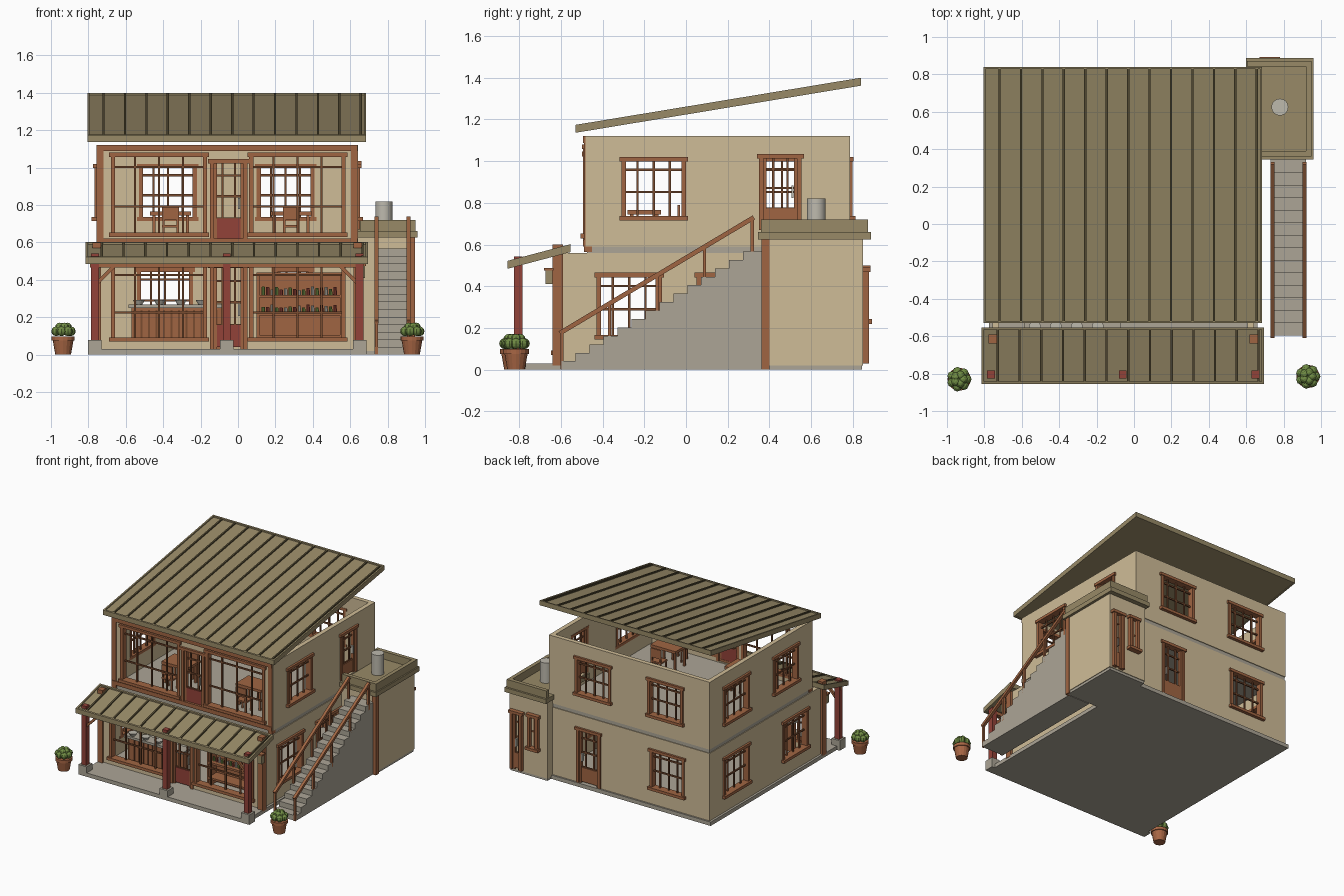
import bpy, bmesh, math, random
from mathutils import Vector, Matrix

cube = bpy.data.objects.get("Cube")
if cube:
    bpy.data.objects.remove(cube, do_unlink=True)
random.seed(4)


def material(name, *rgb):
    lin = [((c / 255 + 0.055) / 1.055) ** 2.4 for c in rgb] + [1]
    m = bpy.data.materials.new(name)
    m.use_nodes = True
    m.diffuse_color = lin
    m.node_tree.nodes["Principled BSDF"].inputs["Base Color"].default_value = lin
    return m


CREAM = material("cream plaster", 207, 188, 151)
OLIVE = material("olive roofing", 152, 138, 103)
SEAM = material("dark olive seam", 88, 79, 54)
WOOD = material("brown wood", 160, 101, 66)
DARK = material("dark wood", 122, 76, 48)
RED = material("red paint", 146, 66, 56)
STONE = material("grey concrete", 172, 165, 150)
METAL = material("pale metal", 190, 186, 174)
CLAY = material("terracotta", 168, 102, 68)
LEAF = material("leaf green", 112, 140, 68)


def finish(name, mat, bm):
    bmesh.ops.recalc_face_normals(bm, faces=bm.faces)
    mesh = bpy.data.meshes.new(name)
    bm.to_mesh(mesh)
    bm.free()
    mesh.materials.append(mat)
    ob = bpy.data.objects.new(name, mesh)
    bpy.context.collection.objects.link(ob)
    return ob


def boxes(name, mat, bounds, slope=0, hinge=0):
    """Boxes as x, y and z ranges; slope tilts them along y from the hinge."""
    bm = bmesh.new()
    for x0, x1, y0, y1, z0, z1 in bounds:
        for v in bmesh.ops.create_cube(bm, size=1)["verts"]:
            v.co = Vector((x1 if v.co.x > 0 else x0, y1 if v.co.y > 0 else y0,
                           z1 if v.co.z > 0 else z0))
            v.co.z += slope * (v.co.y - hinge)
    return finish(name, mat, bm)


def beams(name, mat, lines, w):
    bm = bmesh.new()
    for p, q in lines:
        p, q = Vector(p), Vector(q)
        d = q - p
        rot = d.to_track_quat('Z', 'Y').to_matrix().to_4x4()
        bmesh.ops.create_cube(bm, size=1, matrix=Matrix.Translation((p + q) / 2) @ rot
                              @ Matrix.Diagonal((w, w, d.length, 1)))
    return finish(name, mat, bm)


def rounds(name, mat, items, sides=16):
    """Tapered cylinders: x, y, bottom, top, bottom radius, top radius."""
    bm = bmesh.new()
    for x, y, z0, z1, r0, r1 in items:
        bmesh.ops.create_cone(bm, cap_ends=True, segments=sides, radius1=r0, radius2=r1,
                              depth=z1 - z0, matrix=Matrix.Translation((x, y, (z0 + z1) / 2)))
    return finish(name, mat, bm)


def wall(name, axis, c, u0, u1, z0, z1, holes):
    """Plaster sheet with openings, thickened by a modifier."""
    us = sorted({u0, u1, *[u for h in holes for u in h[:2]]})
    zs = sorted({z0, z1, *[z for h in holes for z in h[2:4]]})
    bm = bmesh.new()
    point = lambda u, z: bm.verts.new((u, c, z) if axis == 'x' else (c, u, z))
    grid = [[point(u, z) for z in zs] for u in us]
    for i in range(len(us) - 1):
        for j in range(len(zs) - 1):
            um, zm = (us[i] + us[i + 1]) / 2, (zs[j] + zs[j + 1]) / 2
            if not any(h[0] < um < h[1] and h[2] < zm < h[3] for h in holes):
                bm.faces.new((grid[i][j], grid[i + 1][j], grid[i + 1][j + 1], grid[i][j + 1]))
    loose = [v for v in bm.verts if not v.link_faces]
    bmesh.ops.delete(bm, geom=loose, context='VERTS')
    mod = finish(name, CREAM, bm).modifiers.new("thickness", 'SOLIDIFY')
    mod.thickness, mod.offset = 0.035, 0


def joinery(name, axis, c, out, u0, u1, z0, z1, kind):
    """Frame, sill and glazing bars of a window or door."""
    def place(a, b, lo, hi, d0, d1):
        e0, e1 = sorted((c + out * d0, c + out * d1))
        return (a, b, e0, e1, lo, hi) if axis == 'x' else (e0, e1, a, b, lo, hi)
    t, o = 0.022, 0.01
    frame = [place(u0, u0 + t, z0, z1, -0.02, 0.028), place(u1 - t, u1, z0, z1, -0.02, 0.028),
             place(u0 - o, u1 + o, z1 - t, z1, -0.02, 0.034)]
    if 'door' not in kind:
        frame.append(place(u0 - o, u1 + o, z0, z0 + t, -0.02, 0.042))
    boxes(name + "_frame", WOOD, frame)
    cols, rows = {'wide': (4, (0.36, 0.83)), 'slit': (2, (0.5,))}.get(kind, (4, (0.45, 0.8)))
    low = z0
    if 'door' in kind:
        cols, rows, low = 3, (0.28, 0.55, 0.8), z0 + 0.28 * (z1 - z0)
        boxes(name + "_panel", RED if 'red' in kind else WOOD,
              [place(u0 + t, u1 - t, z0 + 0.01, low, -0.008, 0.012)])
        boxes(name + "_handle", METAL, [place(u1 - 0.05, u1 - 0.04, low + 0.05, low + 0.11, 0, 0.022)])
        boxes(name + "_stiles", WOOD, [place(a, a + 0.015, z0, z1, -0.008, 0.016)
                                       for a in (u0 + t, u1 - t - 0.015)])
    b = 0.0055
    bars = [place(u - b, u + b, low, z1, -b, b)
            for u in (u0 + (u1 - u0) * i / cols for i in range(1, cols))]
    bars += [place(u0, u1, z - b, z + b, -b, b) for z in (z0 + (z1 - z0) * r for r in rows)]
    boxes(name + "_bars", DARK, bars)


# House walls with their openings
L, R, F, U, B = -0.74, 0.625, -0.605, -0.465, 0.77
GROUND, FIRST = (0.02, 0.56), (0.59, 1.12)
low, high = (0.145, 0.465, 'window'), (0.715, 1.02, 'window')
shop = [(-0.68, -0.165, 0.07, 0.5, 'wide'), (-0.15, 0.05, 0.03, 0.485, 'red door'),
        (0.06, 0.575, 0.07, 0.5, 'wide')]
parlour = [(-0.68, -0.165, 0.63, 1.08, 'wide'), (-0.15, 0.05, 0.605, 1.045, 'red door'),
           (0.06, 0.575, 0.63, 1.08, 'wide')]
walls = [
    ("ground_front", 'x', F, -1, L, R, GROUND, shop),
    ("upper_front", 'x', U, -1, L, R, FIRST, parlour),
    ("ground_back", 'x', B, 1, L, R, GROUND,
     [(-0.54, -0.24, *low), (0.19, 0.4, 0.03, 0.465, 'door')]),
    ("upper_back", 'x', B, 1, L, R, FIRST, [(-0.53, -0.22, *high), (0.1, 0.41, *high)]),
    ("ground_right", 'y', R, 1, F, B, GROUND, [(-0.43, -0.115, *low), (0.05, 0.36, *low)]),
    ("upper_right", 'y', R, 1, U, B, FIRST,
     [(-0.31, 0.0, *high), (0.35, 0.555, 0.67, 1.035, 'door')]),
    ("ground_left", 'y', L, -1, F, B, GROUND, [(-0.43, -0.115, *low), (0.3, 0.62, *low)]),
    ("upper_left", 'y', L, -1, U, B, FIRST, [(-0.31, 0.0, *high), (0.3, 0.62, *high)]),
]
for name, axis, c, out, u0, u1, (z0, z1), holes in walls:
    e = 0.0175 if axis == 'x' else -0.0175
    wall(name + "_wall", axis, c, u0 - e, u1 + e, z0, z1, holes)
    for i, h in enumerate(holes):
        joinery(f"{name}_opening_{i + 1}", axis, c, out, *h)

# Floors and timber framing
boxes("ground_slab", STONE, [(-0.775, 0.66, -0.84, 0.8, 0, 0.03)])
boxes("upper_floor", STONE, [(L - 0.012, R + 0.012, U - 0.01, B + 0.012, 0.555, 0.597)])
boxes("upper_front_timber", WOOD, [(x - 0.018, x + 0.018, -0.49, -0.45, 0.565, 1.12) for x in (-0.738, 0.622)]
      + [(-0.755, 0.64, -0.495, -0.455, z, z + 0.032) for z in (0.59, 1.088)])
boxes("ground_front_timber", WOOD, [(x - 0.022, x + 0.022, -0.64, -0.59, 0.02, 0.6) for x in (-0.755, 0.64)]
      + [(-0.755, 0.64, -0.63, -0.59, 0.505, 0.545)])


# Ribbed roofs
def ribbed_roof(name, x0, x1, y0, y1, z, slope, count):
    boxes(name + "_sheet", OLIVE, [(x0, x1, y0, y1, z, z + 0.024)], slope, y0)
    step = (x1 - x0) / count
    boxes(name + "_seams", SEAM, [(x - 0.006, x + 0.006, y0 + 0.012, y1 - 0.012, z + 0.02, z + 0.034)
                                  for x in (x0 + step * (i + 0.75) for i in range(count))], slope, y0)
    t, lo, hi = 0.012, z - 0.004, z + 0.034
    boxes(name + "_edging", OLIVE, [(x0, x1, y0, y0 + t, lo, hi), (x0, x1, y1 - t, y1, lo, hi),
                                    (x0, x0 + t, y0, y1, lo, hi), (x1 - t, x1, y0, y1, lo, hi)], slope, y0)


ribbed_roof("main_roof", -0.805, 0.685, -0.53, 0.84, 1.14, 0.165, 13)
ribbed_roof("porch_roof", -0.815, 0.695, -0.855, -0.553, 0.488, 0.265, 13)

# Porch posts, braces and lanterns
posts = (-0.765, -0.06, 0.65)
boxes("porch_posts", RED, [(x - 0.021, x + 0.021, -0.825, -0.783, 0.07, 0.542) for x in posts])
boxes("post_bases", STONE, [(x - 0.036, x + 0.036, -0.84, -0.768, 0, 0.078) for x in posts])
beams("porch_braces", WOOD, [((x, -0.804, 0.37), (x + s * 0.11, -0.804, 0.48))
                             for x, s in ((posts[0], 1), (posts[2], -1))], 0.018)
boxes("porch_beam", WOOD, [(-0.79, 0.67, -0.818, -0.79, 0.465, 0.492)])
boxes("lanterns", OLIVE, [(x - 0.018, x + 0.018, -0.675, -0.64, 0.41, 0.475) for x in (-0.755, 0.66)])
boxes("lantern_caps", WOOD, [(x - 0.024, x + 0.024, -0.68, -0.635, 0.475, 0.487) for x in (-0.755, 0.66)])

# Shop counter with bowls
boxes("counter_body", WOOD, [(-0.57, -0.085, -0.555, -0.5, 0.03, 0.25)])
boxes("counter_slats", DARK, [(x, x + 0.01, -0.56, -0.555, 0.05, 0.24)
                              for x in (-0.56 + 0.04 * i for i in range(12))])
boxes("counter_top", STONE, [(-0.585, -0.07, -0.58, -0.49, 0.25, 0.268)])
rounds("bowls", METAL, [(-0.53 + 0.112 * i, -0.55, 0.268, 0.292, 0.018, 0.032) for i in range(4)])

# Shelf with jars
shelf_levels = (0.09, 0.21, 0.305, 0.425)
boxes("shelf_unit", WOOD, [(0.1, 0.56, -0.43, -0.415, 0.03, 0.44)]
      + [(x, x + 0.015, -0.53, -0.415, 0.03, 0.44) for x in (0.1, 0.545)]
      + [(0.1, 0.56, -0.53, -0.415, z, z + 0.015) for z in shelf_levels])
for name, mat, shift in (("green_jars", LEAF, 0), ("red_jars", RED, 1), ("pale_jars", METAL, 2)):
    rounds(name, mat, [(0.135 + 0.024 * k, -0.49, z + 0.015, z + random.uniform(0.04, 0.06), 0.01, 0.008)
                       for z in shelf_levels[1:3] for k in range(shift, 17, 3)], 8)

# Upstairs tables and chairs
for side, x in (("left", 0.285), ("right", -0.36)):
    y = -0.2
    corners = [(i, j) for i in (-1, 1) for j in (-1, 1)]
    boxes(side + "_table", WOOD, [(x - 0.11, x + 0.11, y - 0.08, y + 0.08, 0.745, 0.765)]
          + [(x + i * 0.09 - 0.008, x + i * 0.09 + 0.008, y + j * 0.06 - 0.008,
              y + j * 0.06 + 0.008, 0.597, 0.745) for i, j in corners])
    for label, s in (("front", -1), ("back", 1)):
        cy = y + s * 0.13
        boxes(f"{side}_{label}_chair", WOOD, [(x - 0.045, x + 0.045, cy - 0.04, cy + 0.04, 0.68, 0.692),
              (x - 0.045, x + 0.045, cy + s * 0.035 - 0.006, cy + s * 0.035 + 0.006, 0.72, 0.79)]
              + [(x + i * 0.038 - 0.006, x + i * 0.038 + 0.006, cy + j * 0.034 - 0.006,
                  cy + j * 0.034 + 0.006, 0.597, 0.73 if j == s else 0.68) for i, j in corners])

# Side annex with parapet and water tank
boxes("annex_body", CREAM, [(0.61, 0.94, 0.37, 0.85, 0.02, 0.63)])
boxes("annex_base", STONE, [(0.615, 0.935, 0.375, 0.845, 0, 0.025)])
boxes("annex_post", WOOD, [(0.915, 0.947, 0.362, 0.4, 0, 0.625)])
boxes("annex_cornice", OLIVE, [(0.598, 0.96, 0.345, 0.887, 0.625, 0.66)])
boxes("annex_parapet", OLIVE, [(0.655, 0.95, 0.36, 0.39, 0.66, 0.72), (0.605, 0.95, 0.842, 0.872, 0.66, 0.72),
                               (0.92, 0.95, 0.36, 0.872, 0.66, 0.72)])
joinery("annex_door", 'x', 0.85, 1, 0.82, 0.92, 0.03, 0.49, 'narrow door')
joinery("annex_window", 'x', 0.85, 1, 0.68, 0.77, 0.22, 0.5, 'slit')
tank = rounds("water_tank", METAL, [(0.78, 0.625, 0.655, 0.82, 0.045, 0.045)], 24)

# Outside stairs and handrails
steps, rise, run = 14, 0.0405, 0.067
boxes("stairs", STONE, [(0.73, 0.92, -0.597 + run * i, -0.597 + run * (i + 1), 0, rise * (i + 1))
                        for i in range(steps)] + [(0.73, 0.92, 0.34, 0.37, 0, 0.567)])
for side, x in (("inner", 0.74), ("outer", 0.912)):
    beams(side + "_handrail", WOOD, [((x, -0.605, 0.175), (x, 0.325, 0.73))], 0.022)
    beams(side + "_rail_posts", WOOD, [((x, y, max(0, z - 0.2)), (x, y, z))
          for y, z in ((-0.595 + 0.228 * i, 0.18 + 0.136 * i) for i in range(5))], 0.016)

# Potted plants
for side, x, y in (("left", 0.93, -0.815), ("right", -0.935, -0.83)):
    rounds(side + "_pot", CLAY, [(x, y, 0, 0.08, 0.042, 0.056), (x, y, 0.075, 0.098, 0.062, 0.062)])
    bm = bmesh.new()
    for ring, r, z, size in ((7, 0.041, 0.125, 0.026), (5, 0.022, 0.146, 0.025)):
        for k in range(ring):
            a = math.tau * k / ring
            spot = Matrix.Translation((x + r * math.cos(a), y + r * math.sin(a), z))
            bmesh.ops.create_uvsphere(bm, u_segments=8, v_segments=6, radius=size, matrix=spot)
    finish(side + "_plant", LEAF, bm)

# Smooth the round metal
bpy.ops.object.select_all(action='DESELECT')
tank.select_set(True)
bpy.context.view_layer.objects.active = tank
bpy.ops.object.shade_smooth_by_angle()
